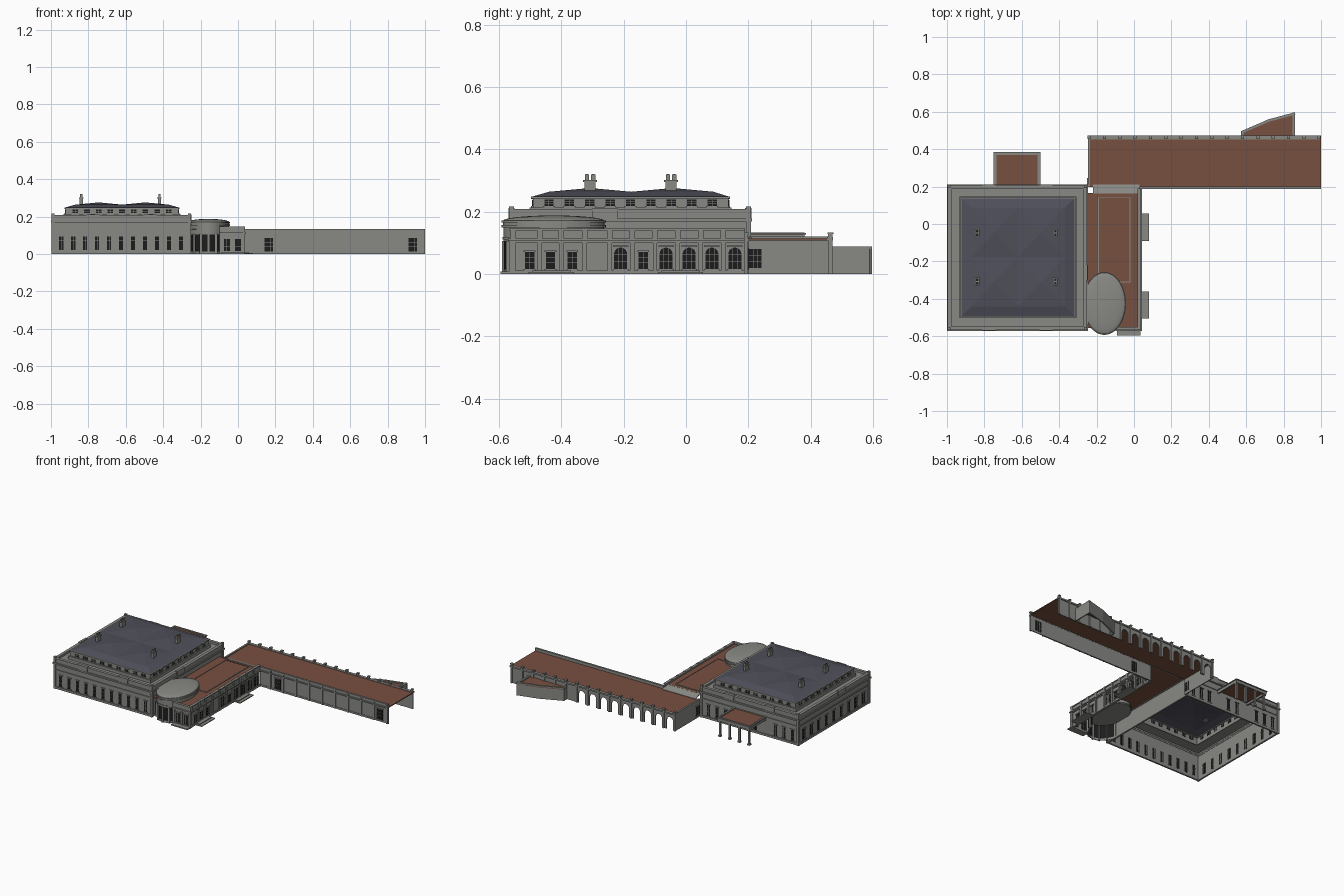
import bpy, bmesh, math

if "Cube" in bpy.data.objects:
    bpy.data.objects.remove(bpy.data.objects["Cube"])

def material(name, c):
    m = bpy.data.materials.new(name)
    m.diffuse_color = (*c, 1)
    m.use_nodes = True
    m.node_tree.nodes["Principled BSDF"].inputs["Base Color"].default_value = m.diffuse_color
    return m

STONE = material("grey stone", (0.25, 0.25, 0.235))
BROWN = material("brown deck", (0.19, 0.08, 0.052))
SLATE = material("blue grey slate", (0.08, 0.08, 0.105))
GLASS = material("dark glass", (0.012, 0.012, 0.012))

class Part:
    """Collects boxes and prisms into one object."""
    def __init__(self, name, mat):
        self.name, self.mat, self.bm = name, mat, bmesh.new()
    def prism(self, pts, axis, a, b):
        # pts are the two remaining coordinates in order
        def put(p, h):
            return {'x': (h, p[0], p[1]), 'y': (p[0], h, p[1]), 'z': (p[0], p[1], h)}[axis]
        lo = [self.bm.verts.new(put(p, a)) for p in pts]
        hi = [self.bm.verts.new(put(p, b)) for p in pts]
        self.bm.faces.new(lo)
        self.bm.faces.new(hi[::-1])
        for i in range(len(pts)):
            j = (i + 1) % len(pts)
            self.bm.faces.new((lo[i], hi[i], hi[j], lo[j]))
    def box(self, x0, x1, y0, y1, z0, z1):
        self.prism([(x0, y0), (x1, y0), (x1, y1), (x0, y1)], 'z', z0, z1)
    def ring(self, x0, x1, y0, y1, z0, z1, t):
        self.box(x0, x1, y0, y0 + t, z0, z1)
        self.box(x0, x1, y1 - t, y1, z0, z1)
        self.box(x0, x0 + t, y0 + t, y1 - t, z0, z1)
        self.box(x1 - t, x1, y0 + t, y1 - t, z0, z1)
    def done(self):
        bmesh.ops.recalc_face_normals(self.bm, faces=self.bm.faces)
        me = bpy.data.meshes.new(self.name)
        self.bm.to_mesh(me)
        self.bm.free()
        me.materials.append(self.mat)
        ob = bpy.data.objects.new(self.name, me)
        bpy.context.collection.objects.link(ob)
        return ob

def arch(u, w, z0, z1):
    r = w / 2
    top = [(u + r * math.cos(k * math.pi / 8), z1 - r + r * math.sin(k * math.pi / 8)) for k in range(9)]
    return [(u + r, z0)] + top + [(u - r, z0)]

def windows(name, axis, at, us, w, z0, z1, round_top=False, out=1):
    """Row of dark panes through a wall plane, with stone bars, sill and head."""
    g, f = Part(name + "_panes", GLASS), Part(name + "_bars", STONE)
    for u in us:
        rect = lambda a, b, c, d: [(a, c), (b, c), (b, d), (a, d)]
        g.prism(arch(u, w, z0, z1) if round_top else rect(u - w/2, u + w/2, z0, z1), axis, at - .0045, at + .0045)
        d = (at - .006, at + .006)
        n = max(1, round(w / .014) - 1)
        for k in range(n):
            v = u - w/2 + w * (k + 1) / (n + 1)
            f.prism(rect(v - .0007, v + .0007, z0, z1 - .001), axis, *d)
        for q in (.36, .68):
            z = z0 + (z1 - z0) * q
            f.prism(rect(u - w/2, u + w/2, z - .0007, z + .0007), axis, *d)
        e = sorted((at, at + out * .009))
        f.prism(rect(u - w/2 - .004, u + w/2 + .004, z0 - .005, z0), axis, *e)
        f.prism(rect(u - w/2 - .004, u + w/2 + .004, z1 + .001, z1 + .006), axis, *e)
    g.done(); f.done()

def spread(a, b, n):
    return [a + (b - a) * i / (n - 1) for i in range(n)]

# ---- Main block: hollow walls, plinth, cornice, parapet
p = Part("main_walls", STONE)
p.ring(-.988, -.258, -.56, .2, 0, .19, .006)
p.ring(-.993, -.253, -.565, .205, 0, .014, .011)
p.ring(-.993, -.253, -.565, .205, .125, .131, .011)
p.ring(-1, -.246, -.572, .212, .168, .178, .02)
p.ring(-.992, -.254, -.564, .204, .178, .203, .014)
p.ring(-.996, -.25, -.568, .208, .203, .208, .02)
for x in (-.988, -.258):                       # corner piers and posts
    for y in (-.56, .2):
        p.box(x - .008, x + .008, y - .008, y + .008, 0, .217)
for x in (-.775, -.47):                        # parapet blocks
    for y in (-.56, .2):
        p.box(x - .035, x + .035, y - .01, y + .01, .178, .212)
for x in (-.99, -.256):
    p.box(x - .008, x + .008, -.3, -.22, .178, .212)
p.done()
p = Part("main_roof_terrace", STONE)
p.ring(-.982, -.264, -.554, .194, .188, .192, .075)
p.done()
windows("front_windows", 'y', -.557, spread(-.945, -.305, 11), .022, .022, .095, out=-1)
windows("back_windows", 'y', .197, [-.945, -.88, -.815, -.66, -.59, -.44, -.375, -.31], .022, .022, .095)
windows("left_windows", 'x', -.985, spread(-.5, .14, 9), .026, .022, .095, out=-1)

# ---- Attic storey
p = Part("attic_walls", STONE)
p.ring(-.922, -.318, -.492, .136, .19, .246, .006)
p.ring(-.932, -.308, -.502, .146, .19, .213, .012)
p.ring(-.928, -.312, -.498, .142, .243, .249, .018)
p.done()
for nm, at, o in (("attic_front", -.489, -1), ("attic_back", .133, 1)):
    windows(nm, 'y', at, spread(-.87, -.37, 9), .03, .219, .239, out=o)
for nm, at, o in (("attic_left", -.919, -1), ("attic_right", -.321, 1)):
    windows(nm, 'x', at, spread(-.44, .084, 9), .03, .219, .239, out=o)

# ---- Slate roof: sloped skirt and four low pyramids
xs, ys = spread(-.87, -.37, 5), spread(-.44, .088, 5)
bm = bmesh.new()
V = [[bm.verts.new((x, y, .276 if i % 2 and j % 2 else .264)) for j, y in enumerate(ys)] for i, x in enumerate(xs)]
for i in (1, 3):
    for j in (1, 3):
        loop = [(-1, -1), (0, -1), (1, -1), (1, 0), (1, 1), (0, 1), (-1, 1), (-1, 0)]
        for k in range(8):
            a, b = loop[k], loop[(k + 1) % 8]
            bm.faces.new((V[i][j], V[i + a[0]][j + a[1]], V[i + b[0]][j + b[1]]))
eave = [bm.verts.new((x, y, .249)) for x, y in ((-.922, -.492), (-.318, -.492), (-.318, .136), (-.922, .136))]
sides = [[V[i][0] for i in range(5)], [V[4][j] for j in range(5)],
         [V[i][4] for i in range(4, -1, -1)], [V[0][j] for j in range(4, -1, -1)]]
for k, s in enumerate(sides):
    bm.faces.new([eave[k], eave[(k + 1) % 4]] + s[::-1])
p = Part("slate_roof", SLATE)
p.bm.free(); p.bm = bm
p.done()

# ---- Chimneys
p = Part("chimneys", STONE)
pots = Part("chimney_openings", GLASS)
for x in (-.838, -.42):
    for y in (-.308, -.048):
        p.box(x - .009, x + .009, y - .018, y + .018, .262, .296)
        p.box(x - .012, x + .012, y - .022, y + .022, .296, .301)
        for d in (-.01, .01):
            p.box(x - .006, x + .006, y + d - .007, y + d + .007, .301, .32)
            pots.box(x - .004, x + .004, y + d - .004, y + d + .004, .32, .321)
p.done(); pots.done()

# ---- Carriage porch at the back
p = Part("carriage_porch", STONE)
p.ring(-.745, -.505, .19, .38, .108, .134, .01)
p.ring(-.75, -.5, .19, .386, .126, .131, .015)
for x in (-.735, -.662, -.588, -.515):
    p.box(x - .006, x + .006, .362, .374, 0, .108)
    p.box(x - .009, x + .009, .359, .377, 0, .01)
    p.box(x - .009, x + .009, .359, .377, .1, .108)
p.done()
p = Part("carriage_porch_roof", BROWN)
p.box(-.736, -.514, .205, .371, .122, .127)
p.done()

# ---- Gallery linking main block and long wing
p = Part("gallery_walls", STONE)
p.box(.024, .03, -.56, .19, 0, .13)
p.box(-.1, .03, -.56, -.554, 0, .13)
for z0, z1, o in ((.1, .106, .006), (.106, .114, .012), (.14, .146, .008), (0, .012, .005)):
    p.box(.02, .03 + o, -.56 - o, .19, z0, z1)
    p.box(-.1, .03, -.56 - o, -.55, z0, z1)
p.box(.022, .033, -.563, .19, .114, .14)
p.box(-.1, .03, -.563, -.553, .114, .14)
for y in [-.555, -.47, -.4, -.325, -.245] + spread(-.173, .12, 5):
    p.box(.028, .037, y - .007, y + .007, 0, .106)
    p.box(.026, .038, y - .009, y + .009, .114, .148)
for x in (-.09, -.03, .03):
    p.box(x - .007, x + .007, -.568, -.556, 0, .106)
for y0, y1 in ((-.505, -.36), (-.09, .055)):   # low door steps
    p.box(.03, .08, y0, y1, 0, .006)
    p.box(.03, .06, y0 + .01, y1 - .01, .006, .012)
p.box(-.09, .035, -.595, -.56, 0, .008)
p.done()
windows("gallery_arches", 'x', .027, [-.21, -.064, .01, .083, .157], .042, .016, .085, True)
windows("gallery_doors", 'x', .027, [-.502, -.435, -.365, -.137], .03, .016, .07)
windows("gallery_end_windows", 'y', -.557, [-.06, 0], .032, .016, .08, out=-1)
p = Part("gallery_roof", BROWN)
p.box(-.256, .024, -.555, .165, .13, .134)
p.box(-.19, -.022, -.31, .14, .134, .137)
p.done()
p = Part("gallery_roof_trim", STONE)
p.ring(-.192, -.02, -.312, .142, .134, .139, .004)
p.prism([(.16, .135), (.212, .117), (.212, .112), (.16, .13)], 'x', -.22, .03)
p.done()

# ---- Oval bay with shallow dome
def oval(s):
    return [(-.158 + .115 * s * math.cos(a * math.pi / 24), -.425 + .168 * s * math.sin(a * math.pi / 24)) for a in range(48)]
p = Part("oval_bay_cornice", STONE)
for s, z0, z1 in ((.96, .104, .152), (.98, .11, .118), (1, .15, .158), (.97, .158, .166), (1, .166, .171)):
    p.prism(oval(s), 'z', z0, z1)
p.done()
bpy.ops.mesh.primitive_uv_sphere_add(segments=48, ring_count=16, location=(-.158, -.425, .17))
dome = bpy.context.object
dome.name = "oval_dome"
dome.scale = (.112, .164, .018)
dome.data.materials.append(STONE)
bpy.ops.object.shade_smooth_by_angle()
p, g = Part("oval_bay_piers", STONE), Part("oval_bay_glass", GLASS)
o1, o2 = oval(.95), oval(.92)
for k in range(27, 46):
    q = [o1[k], o1[k + 1], o2[k + 1], o2[k]]
    g.prism(q, 'z', .014, .104)
    p.prism(q, 'z', 0, .014)
    if k % 3 == 0:
        x, y = o1[k]
        p.box(x - .006, x + .006, y - .006, y + .006, 0, .106)
p.done(); g.done()

# ---- Long wing: arcade at the back, pilastered wall at the front, open right end
p = Part("long_wing_walls", STONE)
p.box(.03, 1, .193, .199, 0, .132)
p.box(.03, 1, .186, .2, .104, .112)
p.box(.03, 1, .188, .201, .126, .134)
p.box(.03, .9, .19, .199, 0, .012)
for x in spread(.11, .99, 10):
    p.box(x - .006, x + .006, .187, .196, 0, .126)
p.box(-.245, -.239, .2, .465, 0, .118)
p.box(-.247, -.235, .2, .47, .108, .12)
x0, step = -.245, .083
for i in range(9):                              # arched bays
    a, b = x0 + i * step, x0 + (i + 1) * step
    p.prism([(a, 0)] + arch((a + b) / 2, .05, 0, .085)[::-1] + [(b, 0), (b, .118), (a, .118)], 'y', .458, .465)
p.box(x0 + 9 * step, 1, .458, .465, 0, .118)
p.box(-.247, 1, .452, .472, .108, .118)
for x in spread(-.24, .99, 16):
    p.box(x - .006, x + .006, .456, .471, 0, .132)
    p.box(x - .008, x + .008, .454, .473, .128, .133)
p.done()
p = Part("long_wing_roof", BROWN)
p.box(-.24, 1, .198, .456, .108, .114)
p.done()
windows("long_wing_doors", 'y', .196, [.165, .935], .045, .014, .085, out=-1)
windows("long_wing_end_window", 'x', -.242, [.222], .04, .02, .08, out=-1)

# ---- Wedge annex behind the long wing
p = Part("annex_walls", STONE)
pts = [(.572, .465), (.572, .496), (.72, .56), (.86, .597), (.86, .465)]
for a, b in zip(pts, pts[1:]):
    L = math.dist(a, b)
    n = ((b[1] - a[1]) / L, -(b[0] - a[0]) / L)
    for t, z0, z1 in ((.007, 0, .086), (.013, .08, .088)):
        p.prism([a, b, (b[0] + n[0] * t, b[1] + n[1] * t), (a[0] + n[0] * t, a[1] + n[1] * t)], 'z', z0, z1)
p.done()
p = Part("annex_roof", BROWN)
p.prism(pts, 'z', .076, .08)
p.done()
